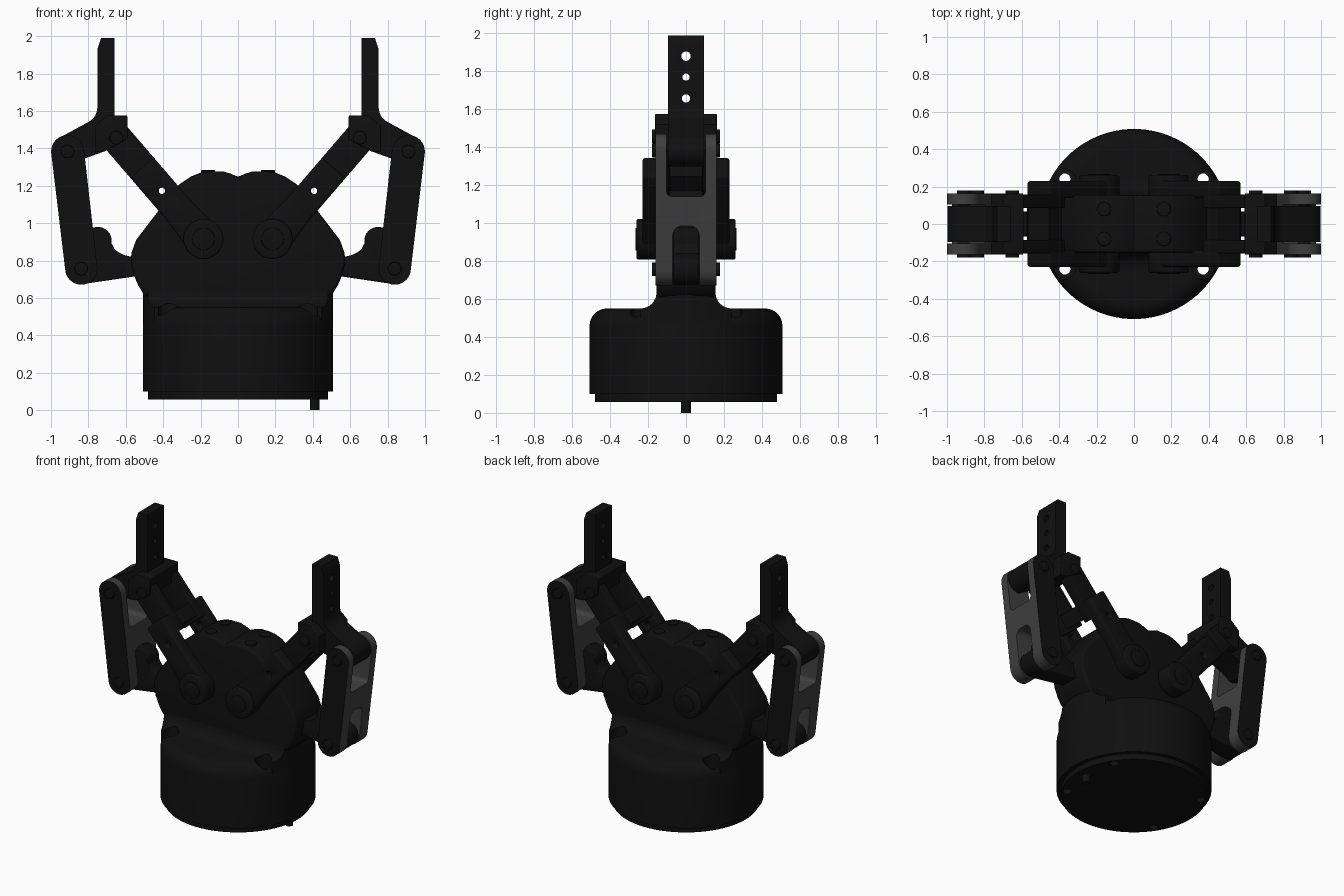
import bpy, bmesh
from math import sin, cos, pi, radians, asin, sqrt

if "Cube" in bpy.data.objects:
    bpy.data.objects.remove(bpy.data.objects["Cube"])

def material(name, v):
    m = bpy.data.materials.new(name)
    m.diffuse_color = (v, v, v, 1)
    m.use_nodes = True
    m.node_tree.nodes["Principled BSDF"].inputs["Base Color"].default_value = m.diffuse_color
    return m

BLACK, GREY = material("black_metal", 0.005), material("dark_grey_metal", 0.05)
cutters = []

def arc(cx, cy, r, a0, a1, n=12):
    return [(cx + r * cos(radians(a0 + (a1 - a0) * i / n)),
             cy + r * sin(radians(a0 + (a1 - a0) * i / n))) for i in range(n + 1)]

def circle(cx, cy, r, n=32):
    return arc(cx, cy, r, 0, 360, n)[:-1]

def loft(name, rings, mirror="", bevel=0, cut=()):
    """Skin equal-length rings of points, capped at both ends."""
    bm = bmesh.new()
    vs = [[bm.verts.new(p) for p in ring] for ring in rings]
    n = len(vs[0])
    for a, b in zip(vs, vs[1:]):
        for i in range(n):
            bm.faces.new((a[i], a[(i + 1) % n], b[(i + 1) % n], b[i]))
    bm.faces.new(vs[0])
    bm.faces.new(vs[-1])
    bmesh.ops.recalc_face_normals(bm, faces=bm.faces)
    me = bpy.data.meshes.new(name)
    bm.to_mesh(me)
    bm.free()
    ob = bpy.data.objects.new(name, me)
    bpy.context.collection.objects.link(ob)
    me.materials.append(BLACK)
    for c in cut:
        m = ob.modifiers.new("cut", 'BOOLEAN')
        m.object, m.operation, m.solver = c, 'DIFFERENCE', 'EXACT'
    if bevel:
        m = ob.modifiers.new("bevel", 'BEVEL')
        m.width, m.segments, m.limit_method, m.angle_limit = bevel, 3, 'ANGLE', radians(50)
    if mirror:
        m = ob.modifiers.new("mirror", 'MIRROR')
        m.use_axis = ["x" in mirror, "y" in mirror, False]
    return ob

def prism(name, pts, lo, hi, axis="y", **kw):
    place = {"x": lambda a, b, t: (t, a, b), "y": lambda a, b, t: (a, t, b),
             "z": lambda a, b, t: (a, b, t)}[axis]
    return loft(name, [[place(a, b, t) for a, b in pts] for t in (lo, hi)], **kw)

def cutter(*args):
    ob = prism("cutter", *args)
    ob.hide_render = True
    cutters.append(ob)
    return ob

# round base with four counterbored screw holes
holes = []
for sx in (-1, 1):
    for sy in (-1, 1):
        holes.append(cutter(circle(sx * .37, sy * .24, .03, 20), 0, .7, "z"))
        holes.append(cutter(circle(sx * .37, sy * .24, .055, 24), .46, .7, "z"))
section = [(.48, .058), (.48, .1), (.508, .1)] + arc(.418, .46, .09, 0, 90, 8)
loft("base", [[(x, y, z) for x, y in circle(0, 0, r, 96)] for r, z in section], cut=holes)
prism("locating_pin", circle(.41, 0, .026), 0, .1, "z")

# neck blending the base into the flat body
def neck_ring(w, z, r=.507):
    a = math_a = asin(w / r) * 180 / pi
    return [(x, y, z) for x, y in arc(0, 0, r, -a, a, 16) + arc(0, 0, r, 180 - a, 180 + a, 16)]
fillet = [(.24 - .085 * sin(radians(t)), .635 - .085 * cos(radians(t))) for t in range(0, 91, 15)]
loft("neck", [neck_ring(.24, .4)] + [neck_ring(w, z) for w, z in fillet], cut=holes)

# body housing
half = [(.47, .5), (.47, .6), (.505, .62), (.535, .67), (.56, .73), (.573, .79), (.57, .84),
        (.545, .91), (.43, 1.06), (.345, 1.18), (.31, 1.21), (.25, 1.25), (.2, 1.27),
        (.16, 1.277), (.08, 1.277), (.04, 1.265)]
prism("body", half + [(0, 1.248)] + [(-x, z) for x, z in reversed(half)], -.155, .155, bevel=.02)
prism("top_screw", circle(.16, .08, .038), 1.2, 1.283, "z", mirror="xy", bevel=.004)

# inner links, laid out along the line from hub to tip
HUB = (.185, .915)
def along(s, t):
    return (HUB[0] + .652 * s - .758 * t, HUB[1] + .758 * s + .652 * t)
root = [along(s, t) for s, t in arc(0, 0, .1, 90, 270, 16)]
link_hole = cutter(circle(*along(.34, 0), .017, 20), .1, .3)
prism("inner_link_root", root + [along(.2, -.083), along(.502, -.083), along(.502, .083), along(.2, .083)],
      .14, .23, mirror="xy", cut=[link_hole], bevel=.015)
tip = [along(s, t) for s, t in arc(.715, 0, .083, -90, 90, 16)]
prism("inner_link_fork", [along(.375, .083), along(.375, -.083)] + tip, .085, .157, mirror="xy", bevel=.006)
prism("inner_link_bridge", [along(.4, .075), along(.4, -.075), along(.5, -.075), along(.5, .075)],
      -.1, .1, mirror="x")
prism("hub_cap", circle(*HUB, .107, 40), .14, .262, mirror="xy", bevel=.012)
prism("hub_screw", circle(*HUB, .06), .25, .266, mirror="xy", bevel=.003)

# outer links: grey bars, slotted at both ends
slot_top = cutter([(.103, 1.7), (-.103, 1.7)] + arc(-.073, 1.17, .03, 180, 270, 6)
                  + arc(.073, 1.17, .03, 270, 360, 6), .6, 1.2, "x")
slot_low = cutter([(-.07, .5), (.07, .5)] + arc(.02, .935, .05, 0, 90, 6)
                  + arc(-.02, .935, .05, 90, 180, 6), .6, 1.2, "x")
TOP, LOW = (.911, 1.383), (.838, .757)
outer = prism("outer_link", arc(*TOP, .088, -6, 174, 20) + arc(*LOW, .086, 174, 354, 20),
              -.162, .162, cut=[slot_top, slot_low], mirror="x")

# driver arms between body and outer links, with a stop bump
prism("driver_arm", [(.45, .73), (.56, .714)] + arc(*LOW, .083, -98, 80, 16)
      + arc(.75, .905, .075, -10, 190, 20) + [(.66, .862), (.64, .845), (.61, .83), (.57, .82), (.45, .83)],
      -.066, .066, mirror="x", bevel=.006)

# fingertips, with three mounting holes across each
finger_holes = [cutter(circle(0, z, r, 24), .6, .8, "x") for z, r in ((1.88, .025), (1.77, .019), (1.657, .022))]
prism("finger", [(.66, 1.5), (.66, 1.99), (.732, 1.99), (.752, 1.93), (.752, 1.62)]
      + arc(.842, 1.62, .09, 188, 248, 6) + arc(*TOP, .086, 68, -95, 16)
      + [(.83, 1.342), (.71, 1.385)], -.095, .095, mirror="x", cut=finger_holes)
prism("finger_mount", [(.592, 1.45), (.592, 1.575), (.7, 1.575), (.765, 1.52), (.765, 1.38), (.71, 1.385)],
      -.163, .163, mirror="x", bevel=.005)

# pivot bolts
for label, p in (("tip", along(.715, 0)), ("upper", TOP), ("lower", LOW)):
    prism(label + "_pivot_bolt", circle(*p, .036, 24), .1, .18, mirror="xy", bevel=.004)

# apply modifiers, drop the cutters, shade smooth with sharp edges kept
parts = [o for o in bpy.context.scene.objects if o not in cutters]
bpy.ops.object.select_all(action='DESELECT')
for o in parts:
    o.select_set(True)
bpy.context.view_layer.objects.active = outer
bpy.ops.object.convert(target='MESH')
bpy.ops.object.shade_smooth_by_angle(angle=radians(30))
for c in cutters:
    bpy.data.objects.remove(c)

# outer links are grey with black side faces
outer.data.materials.clear()
outer.data.materials.append(GREY)
outer.data.materials.append(BLACK)
for f in outer.data.polygons:
    f.material_index = int(abs(f.normal.y) > .9 and abs(f.center.y) > .15)
